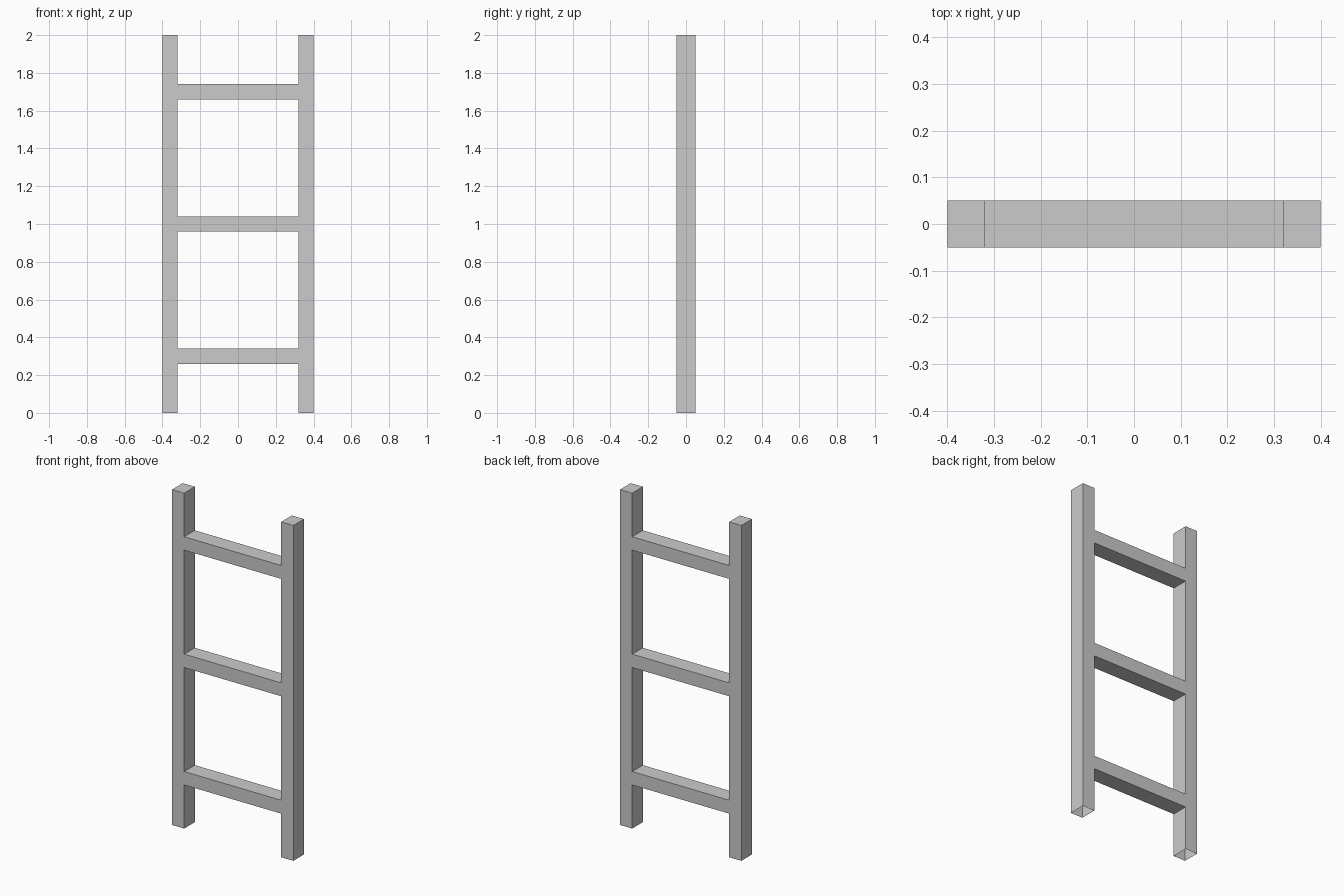
import bpy, bmesh

if "Cube" in bpy.data.objects:
    bpy.data.objects.remove(bpy.data.objects["Cube"])

XS = [-0.40, -0.32, 0.32, 0.40]          # post edges
RUNGS = [0.30, 1.00, 1.70]               # rung centre heights
ZS = [0.0] + [z + d for z in RUNGS for d in (-0.04, 0.04)] + [2.0]
HALF_DEPTH = 0.05

bm = bmesh.new()


def layer(y):
    """Ladder outline as a sheet of quads: two posts joined by flush rungs."""
    v = {(i, k): bm.verts.new((x, y, z))
         for i, x in enumerate(XS) for k, z in enumerate(ZS)}
    for i in range(len(XS) - 1):
        for k in range(len(ZS) - 1):
            if i == 1 and k % 2 == 0:    # open gap between rungs
                continue
            bm.faces.new([v[i, k], v[i + 1, k], v[i + 1, k + 1], v[i, k + 1]])
    return v


# Front and back sheets
front, back = layer(-HALF_DEPTH), layer(HALF_DEPTH)
to_back = {front[key]: back[key] for key in front}

# Side walls between the sheets
rim = [e for e in bm.edges if e.is_boundary and e.verts[0] in to_back]
for e in rim:
    a, b = e.verts
    bm.faces.new([a, b, to_back[b], to_back[a]])
bmesh.ops.recalc_face_normals(bm, faces=bm.faces[:])

# The hollow posts are open at the feet
feet = [f for f in bm.faces if all(v.co.z < 1e-5 for v in f.verts)]
bmesh.ops.delete(bm, geom=feet, context='FACES_ONLY')

mesh = bpy.data.meshes.new("ladder_frame")
bm.to_mesh(mesh)
bm.free()
bpy.context.collection.objects.link(bpy.data.objects.new("ladder_frame", mesh))
